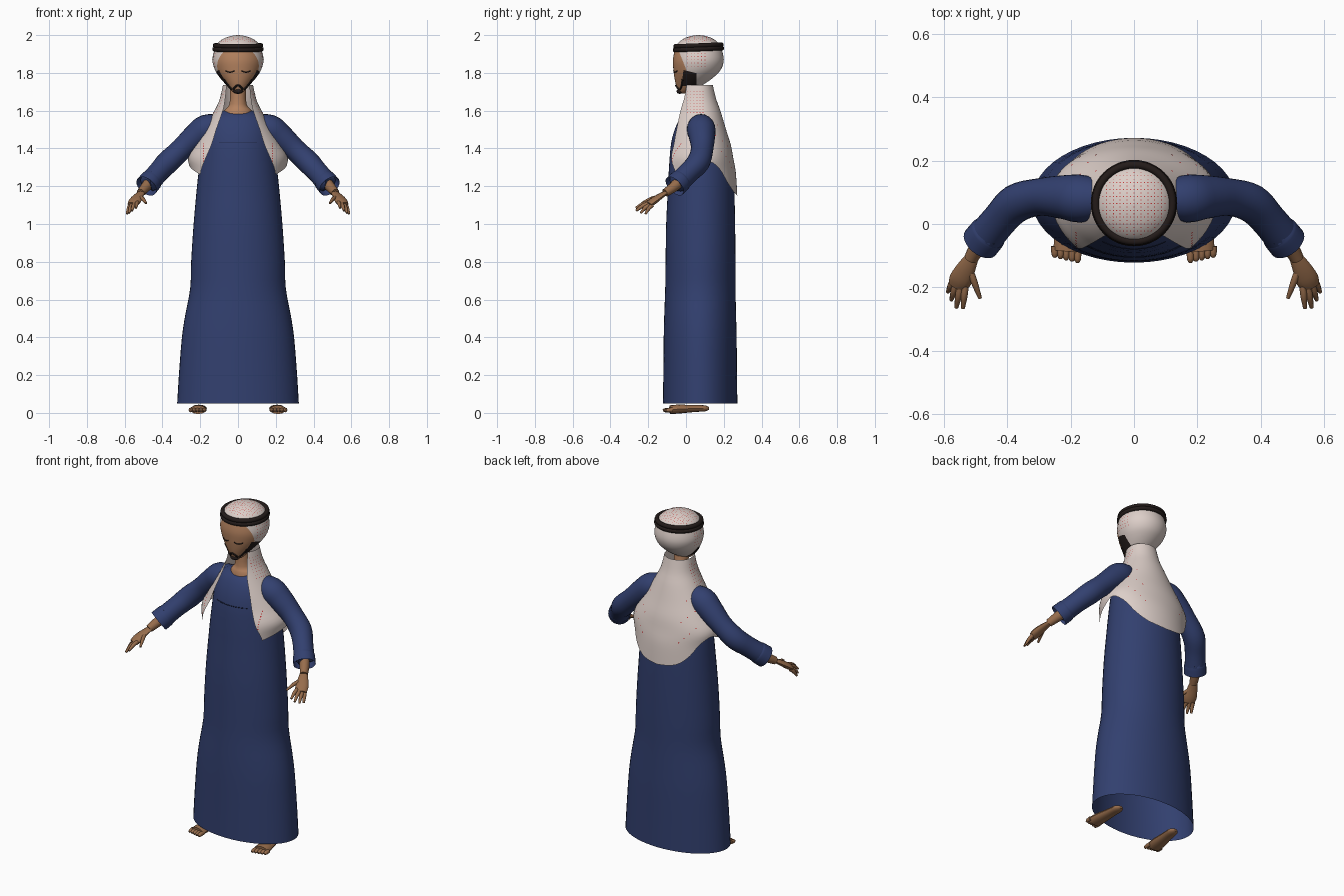
import bpy, bmesh, math
from mathutils import Vector
from mathutils.bvhtree import BVHTree

if "Cube" in bpy.data.objects:
    bpy.data.objects.remove(bpy.data.objects["Cube"])


def material(name, rgb):
    m = bpy.data.materials.new(name)
    m.diffuse_color = (*rgb, 1)
    m.use_nodes = True
    m.node_tree.nodes["Principled BSDF"].inputs["Base Color"].default_value = m.diffuse_color
    return m


BLUE = material("robe blue", (0.032, 0.051, 0.16))
CLOTH = material("scarf off white", (0.72, 0.62, 0.58))
SKIN = material("face skin", (0.46, 0.225, 0.115))
LIMB = material("hand and foot skin", (0.31, 0.152, 0.072))
BLACK = material("cord and beard black", (0.017, 0.011, 0.010))
RED = material("scarf red", (0.55, 0.04, 0.04))
SEAM = material("seam dark blue", (0.012, 0.018, 0.055))


def finish(bm, name, mats, angle=50):
    me = bpy.data.meshes.new(name)
    bm.to_mesh(me)
    bm.free()
    ob = bpy.data.objects.new(name, me)
    bpy.context.collection.objects.link(ob)
    for m in mats:
        me.materials.append(m)
    bpy.ops.object.select_all(action='DESELECT')
    ob.select_set(True)
    bpy.context.view_layer.objects.active = ob
    bpy.ops.object.shade_smooth_by_angle(angle=math.radians(angle))
    return ob


def resample(rows, k):
    """Catmull-Rom through tuples, k steps per span."""
    out = []
    for i in range(len(rows) - 1):
        p = [rows[max(i - 1, 0)], rows[i], rows[i + 1], rows[min(i + 2, len(rows) - 1)]]
        for j in range(k):
            t = j / k
            out.append(tuple(b + 0.5 * t * (c - a + t * (2 * a - 5 * b + 4 * c - d + t * (3 * (b - c) + d - a)))
                             for a, b, c, d in zip(*p)))
    return out + [tuple(rows[-1])]


def lookup(table, key):
    """Linear lookup on the first column."""
    table = sorted(table)
    key = min(max(key, table[0][0]), table[-1][0])
    for a, b in zip(table, table[1:]):
        if key <= b[0]:
            t = (key - a[0]) / max(b[0] - a[0], 1e-9)
            return [u + (v - u) * t for u, v in zip(a[1:], b[1:])]


def loft(rings, closed=True, caps=True):
    bm = bmesh.new()
    vs = [[bm.verts.new(p) for p in r] for r in rings]
    n = len(rings[0])
    for a, b in zip(vs, vs[1:]):
        for i in range(n if closed else n - 1):
            j = (i + 1) % n
            bm.faces.new((a[i], a[j], b[j], b[i]))
    if caps:
        bm.faces.new(vs[0])
        bm.faces.new(vs[-1])
    bmesh.ops.recalc_face_normals(bm, faces=bm.faces)
    return bm


def oval(z, hx, yf, yb, n=48):
    c, h = (yf + yb) / 2, (yb - yf) / 2
    return [(hx * math.sin(2 * math.pi * i / n), c - h * math.cos(2 * math.pi * i / n), z) for i in range(n)]


def tube(name, path, mat, n=12, flat=1.0, k=3, caps=True):
    """Round or flattened tube along (x, y, z, radius) points."""
    pts = resample(path, k)
    pos = [Vector(p[:3]) for p in pts]
    rings = []
    for i, p in enumerate(pts):
        t = (pos[min(i + 1, len(pos) - 1)] - pos[max(i - 1, 0)]).normalized()
        u = t.cross(Vector((0, 0, 1))).normalized()
        v = u.cross(t)
        rings.append([pos[i] + p[3] * (u * math.cos(a) + v * flat * math.sin(a))
                      for a in (2 * math.pi * j / n for j in range(n))])
    return finish(loft(rings, True, caps), name, [mat])


# robe
robe_rows = [(.05, .322, -.122, .272), (.2, .313, -.12, .27), (.4, .297, -.118, .268), (.52, .279, -.115, .265),
             (.66, .253, -.11, .262), (.8, .248, -.108, .262), (1.0, .235, -.105, .26), (1.2, .217, -.095, .255),
             (1.3, .205, -.09, .245), (1.42, .187, -.08, .222), (1.5, .172, -.06, .195), (1.56, .145, -.03, .165),
             (1.59, .1, 0, .135), (1.605, .06, .015, .12)]
robe = finish(loft([oval(*r) for r in resample(robe_rows, 3)], caps=False), "robe", [BLUE])

# neck
neck_rows = [(1.57, .085, -.012, .13), (1.605, .07, -.005, .12), (1.635, .045, .005, .095), (1.73, .041, .005, .08)]
finish(loft([oval(*r, 24) for r in resample(neck_rows, 3)]), "neck", [SKIN])

# head with wrapped cloth, face opening and jaw beard cut in crisply
head_rows = [(1.69, .012, -.03, -.005), (1.705, .035, -.042, .03), (1.74, .066, -.054, .095), (1.78, .1, -.062, .15),
             (1.82, .124, -.067, .186), (1.87, .135, -.069, .2), (1.93, .122, -.057, .187), (1.96, .105, -.04, .17),
             (1.982, .075, -.01, .14), (1.995, .038, .027, .103), (2.0, .004, .061, .069)]
bm = loft([oval(*r, 64) for r in resample(head_rows, 4)])
# plane tables: point, normal
EDGE = (Vector((0, -.02, 1.87)), Vector((0, 1, .4)))
J_BACK = (Vector((0, .055, 0)), Vector((0, 1, 0)))
J_LOW = (Vector((0, 0, 1.73)), Vector((0, .1, 1)))
J_TOP = (Vector((0, 0, 1.812)), Vector((0, .25, 1)))
J_FRONT = (Vector((0, -.014, 1.81)), Vector((0, 1, -.12)))
for co, no in (EDGE, J_BACK, J_LOW, J_TOP, J_FRONT):
    bmesh.ops.bisect_plane(bm, geom=bm.verts[:] + bm.edges[:] + bm.faces[:], plane_co=co, plane_no=no)


def side(c, plane):
    return (c - plane[0]).dot(plane[1])


for f in bm.faces:
    c = f.calc_center_median()
    jaw = side(c, J_BACK) < 0 < side(c, J_LOW) and side(c, J_TOP) < 0 < side(c, J_FRONT)
    face = side(c, EDGE) < 0 and c.z < 1.93 and c.y < .02
    f.material_index = 2 if jaw else 1 if face else 0
head = finish(bm, "head", [CLOTH, SKIN, BLACK])

# shoulder scarf, open at the front with a dipping back hem
scarf_rows = [(1.735, .08, -.03, .142, .06), (1.66, .097, -.045, .16, .068), (1.6, .125, -.061, .182, .08),
              (1.5, .18, -.09, .212, .115), (1.42, .228, -.105, .237, .14), (1.35, .264, -.13, .25, .17),
              (1.27, .25, -.15, .264, .198), (1.14, .25, -.15, .272, .2)]
scarf_table = resample(scarf_rows, 4)
hem = resample([(0, 1.15), (.2, 1.168), (.36, 1.225), (.53, 1.325), (.75, 1.3), (1, 1.262)], 4)
rings = []
for i in range(25):
    ring = []
    for j in range(61):
        w = j / 30 - 1
        z = 1.735 + (lookup(hem, abs(w))[0] - 1.735) * i / 24
        hx, yf, yb, gap = lookup(scarf_table, z)
        a = math.pi + w * (math.pi - math.asin(min(gap / hx, 1)))
        c = .07 + (1.735 - z) * .05
        h = c - yf if math.cos(a) > 0 else yb - c
        ring.append((hx * math.sin(a), c - h * math.cos(a), z))
    rings.append(ring)
scarf = finish(loft(rings, False, False), "shoulder_scarf", [CLOTH])

# twin head cord
for i, z in enumerate((1.926, 1.945)):
    bpy.ops.mesh.primitive_torus_add(major_radius=.124 - .003 * i, minor_radius=.0125, major_segments=48,
                                     minor_segments=10, location=(0, .066, z), rotation=(.04, 0, 0))
    cord = bpy.context.object
    cord.name = "head_cord"
    cord.data.materials.append(BLACK)
    bpy.ops.object.shade_smooth()


def tree(ob):
    return BVHTree.FromPolygons([v.co for v in ob.data.vertices], [p.vertices for p in ob.data.polygons])


head_tree, scarf_tree, robe_tree = tree(head), tree(scarf), tree(robe)

# small red check marks laid on the cloth
bm = bmesh.new()


def mark(bvh, start, direction, size):
    d = Vector(direction)
    co, no, _, _ = bvh.ray_cast(Vector(start), d)
    if co is None:
        return
    no = -no if no.dot(d) > 0 else no
    u = no.cross(Vector((0, 1, 0) if abs(d.z) > .5 else (0, 0, 1))).normalized() * size
    v = no.cross(u)
    o = co + no * .0015
    bm.faces.new([bm.verts.new(o + p) for p in (u + v, v - u, -u - v, u - v)])


for i in range(-9, 10):
    for j in range(-9, 10):
        if math.hypot(i, j) < 9.5 and (i % 2 == 0 or j % 2 == 0):
            mark(head_tree, (i * .0108, .065 + j * .0108, 3), (0, 0, -1), .0017)
for s in (1, -1):
    for i in range(6):
        for j in range(5):
            mark(head_tree, (s, .01 + i * .018, 1.835 + j * .017), (-s, 0, 0), .002)
        for j in range(8):
            mark(scarf_tree, (s, .01 + i * .016, 1.59 + j * .016), (-s, 0, 0), .002)
    for j in range(9):
        mark(scarf_tree, (s * .182, -1, 1.32 + j * .013), (0, 1, 0), .003)
        mark(scarf_tree, (s * (.12 + .025 * (j % 4)), 1, 1.3 + j * .028), (0, -1, 0), .003)
finish(bm, "scarf_checks", [RED])


def surface_line(name, bvh, pts, r, mat):
    hits = [bvh.ray_cast(Vector((x, -1, z)), Vector((0, 1, 0)))[0] for x, z in pts]
    tube(name, [(*h, r) for h in hits if h], mat, 6, 1, 1)


# chest seam, closed eyes, moustache and goatee around the mouth
surface_line("chest_seam", robe_tree, [(x * .01, 1.43) for x in range(-10, 11)], .0022, SEAM)
for s in (1, -1):
    surface_line("closed_eye", head_tree,
                 [(s * (.018 + .008 * i), 1.803 + .0009 * (i - 3) ** 2) for i in range(7)], .0032, BLACK)
    surface_line("jaw_beard", head_tree,
                 [(s * x, z) for x, z in ((.072, 1.765), (.058, 1.744), (.044, 1.727), (.03, 1.712))], .006, BLACK)
surface_line("moustache", head_tree, [(.004 * i, 1.734 - .0006 * i * i) for i in range(-6, 7)], .006, BLACK)
bpy.ops.mesh.primitive_uv_sphere_add(segments=16, ring_count=10, radius=1, location=(0, -.033, 1.702),
                                     scale=(.027, .017, .013))
goatee = bpy.context.object
goatee.name = "goatee"
goatee.data.materials.append(BLACK)
bpy.ops.object.shade_smooth()

for s in (1, -1):
    def limb(name, path, mat, **kw):
        tube(name, [(s * p[0], *p[1:]) for p in path], mat, **kw)

    # sleeve and flush cuff
    limb("sleeve", [(.08, .08, 1.525, .055), (.165, .08, 1.505, .075), (.225, .085, 1.462, .069),
                    (.30, .085, 1.395, .059), (.372, .065, 1.327, .061), (.425, .012, 1.27, .056),
                    (.483, -.058, 1.202, .059)], BLUE, n=24, k=4, caps=False)
    limb("cuff", [(.458, -.028, 1.231, .058), (.461, -.031, 1.228, .0605), (.485, -.06, 1.2, .0615)],
         BLUE, n=24, caps=False)
    # forearm, palm and fingers
    limb("forearm", [(.425, .01, 1.27, .035), (.485, -.06, 1.2, .028), (.515, -.11, 1.165, .022)], LIMB)
    limb("palm", [(.508, -.1, 1.17, .02), (.53, -.14, 1.145, .03), (.547, -.175, 1.12, .036),
                  (.557, -.197, 1.103, .03)], LIMB, flat=.5)
    for a, b in (((.532, -.19, 1.115), (.54, -.266, 1.085)), ((.548, -.197, 1.108), (.561, -.264, 1.07)),
                 ((.562, -.193, 1.1), (.577, -.24, 1.058)), ((.57, -.178, 1.1), (.588, -.215, 1.053)),
                 ((.522, -.135, 1.145), (.486, -.234, 1.11))):
        m = [(p + q) / 2 for p, q in zip(a, b)]
        limb("finger", [(*a, .011), (m[0], m[1], m[2] + .006, .0105), (*b, .006)], LIMB, n=8)
    # foot and toes
    limb("foot", [(.195, .122, .022, .012), (.195, .1, .024, .029), (.2, .04, .023, .034), (.208, -.04, .02, .043),
                  (.212, -.085, .017, .042)], LIMB, flat=.55)
    for i in range(5):
        x, y = .178 + i * .018, -.121 + .004 * i
        limb("toe", [(x, -.07, .016, .012), (x, y + .012, .014, .011), (x, y, .011, .006)], LIMB, n=8)
